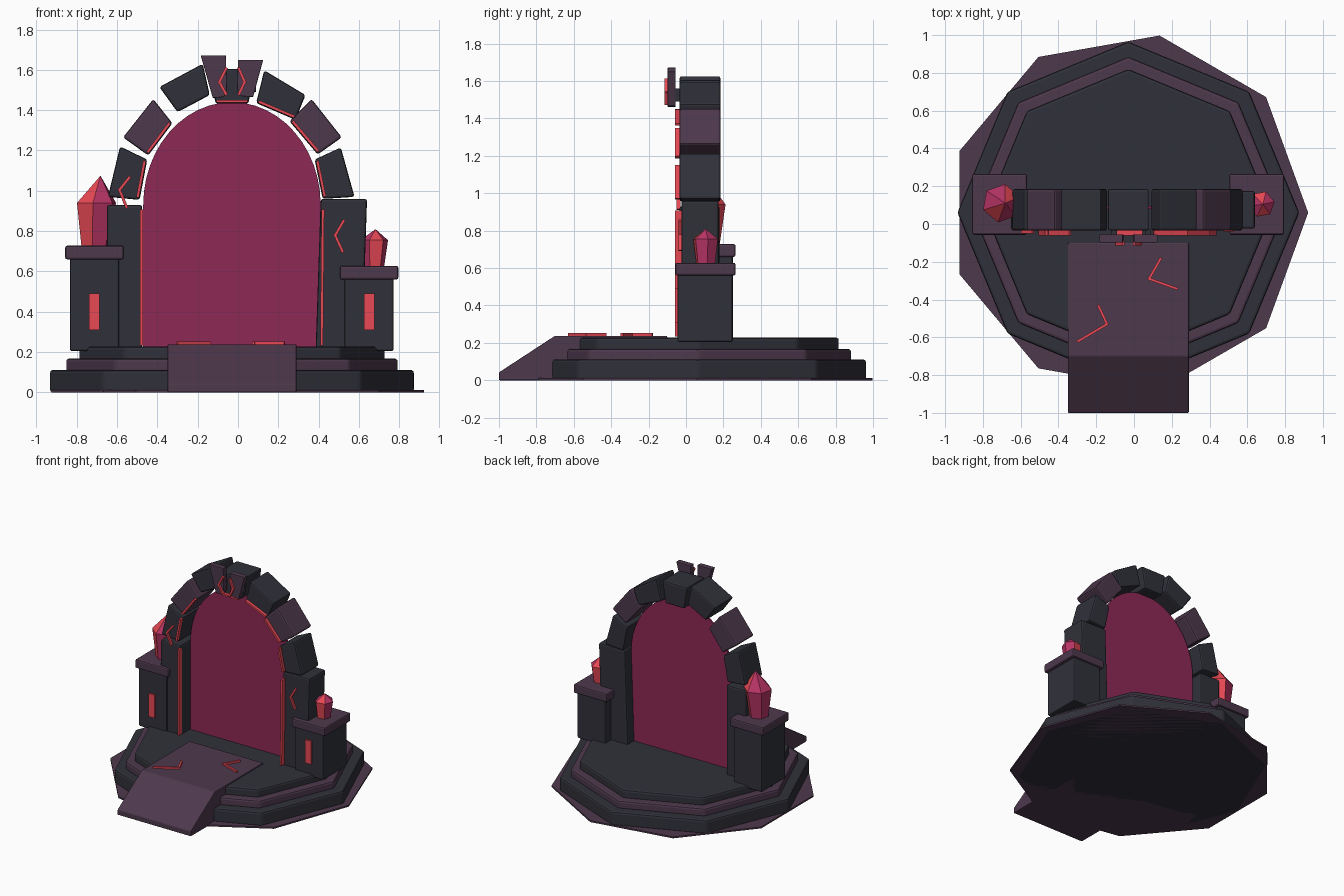
import bpy, bmesh
from math import sin, cos, pi, radians
from mathutils import Vector

if "Cube" in bpy.data.objects:
    bpy.data.objects.remove(bpy.data.objects["Cube"])


def material(name, rgb, alpha=1.0):
    m = bpy.data.materials.new(name)
    m.diffuse_color = (*rgb, alpha)
    m.use_nodes = True
    m.node_tree.nodes["Principled BSDF"].inputs["Base Color"].default_value = m.diffuse_color
    return m


DARK = material("dark_stone", (0.030, 0.031, 0.042))
PURPLE = material("purple_stone", (0.075, 0.040, 0.073))
RED = material("red_glow", (0.80, 0.065, 0.09))
PINK = material("pink_crystal", (0.48, 0.035, 0.13))
VEIL = material("portal_veil", (0.27, 0.022, 0.09))


def finish(name, bm, mats, bevel=0.0):
    bmesh.ops.recalc_face_normals(bm, faces=bm.faces)
    me = bpy.data.meshes.new(name)
    bm.to_mesh(me)
    bm.free()
    for m in mats:
        me.materials.append(m)
    ob = bpy.data.objects.new(name, me)
    bpy.context.collection.objects.link(ob)
    if bevel:
        b = ob.modifiers.new("bevel", 'BEVEL')
        b.width, b.segments, b.limit_method = bevel, 2, 'ANGLE'
    return ob


def prism(name, pts, axis, lo, hi, mat, bevel=0.0):
    """Extrude a 2D outline along the given axis from lo to hi."""
    place = {'x': lambda a, b, d: (d, a, b),
             'y': lambda a, b, d: (a, d, b),
             'z': lambda a, b, d: (a, b, d)}[axis]
    bm = bmesh.new()
    low = [bm.verts.new(place(a, b, lo)) for a, b in pts]
    top = [bm.verts.new(place(a, b, hi)) for a, b in pts]
    bm.faces.new(low)
    bm.faces.new(top)
    n = len(pts)
    for i in range(n):
        j = (i + 1) % n
        bm.faces.new((low[i], low[j], top[j], top[i]))
    return finish(name, bm, [mat], bevel)


def box(name, x0, x1, y0, y1, z0, z1, mat, bevel=0.0):
    return prism(name, [(x0, z0), (x1, z0), (x1, z1), (x0, z1)], 'y', y0, y1, mat, bevel)


def ring(r, n):
    return [(CX + r * cos(2 * pi * i / n), CY + r * sin(2 * pi * i / n)) for i in range(n)]


def bar(name, a, b, axis, lo, hi, width=0.014):
    """Thin glowing strip between two 2D points."""
    a, b = Vector(a), Vector(b)
    d = (b - a).normalized() * width / 2
    s = Vector((-d.y, d.x))
    return prism(name, [a - d - s, b + d - s, b + d + s, a - d + s], axis, lo, hi, RED)


CX, CY = -0.03, 0.06

# Ground slab and stepped octagonal base
prism("ground_slab", ring(0.952, 9), 'z', 0, 0.012, PURPLE)
prism("lower_step", ring(0.905, 8), 'z', 0, 0.112, DARK, 0.015)
prism("middle_step", ring(0.825, 8), 'z', 0.10, 0.168, PURPLE, 0.015)
prism("upper_step", ring(0.76, 8), 'z', 0.155, 0.228, DARK, 0.015)

# Ramp
prism("ramp", [(-1, 0), (-0.1, 0), (-0.1, 0.238), (-0.7, 0.238), (-1, 0.042)],
      'x', -0.35, 0.29, PURPLE, 0.006)

# Portal veil: straight sides with an elliptical top
veil = [(-0.47, 0.22), (0.41, 0.22)]
veil += [(CX + 0.44 * cos(pi * i / 24), 0.93 + 0.51 * sin(pi * i / 24)) for i in range(25)]
prism("portal_veil", veil, 'y', 0.08, 0.095, VEIL)

# Pillars, the right one leaning slightly
box("left_pillar", -0.65, -0.475, -0.035, 0.18, 0.21, 0.93, DARK, 0.012)
prism("right_pillar", [(0.385, 0.21), (0.615, 0.21), (0.64, 0.96), (0.41, 0.96)],
      'y', -0.025, 0.175, DARK, 0.012)
bar("left_pillar_glow", (-0.479, 0.24), (-0.479, 0.90), 'y', -0.06, -0.02)
bar("right_pillar_glow", (0.415, 0.24), (0.421, 0.90), 'y', -0.06, -0.02)

# Arch stones: inner edge (2 points) then outer edge (2 points)
stones = [
    ((-0.488, 0.955), (-0.45, 1.155), (-0.585, 1.22), (-0.645, 0.97), DARK, True),
    ((-0.445, 1.175), (-0.325, 1.335), (-0.42, 1.455), (-0.57, 1.265), PURPLE, True),
    ((-0.30, 1.39), (-0.14, 1.475), (-0.175, 1.63), (-0.39, 1.515), DARK, False),
    ((-0.112, 1.432), (0.052, 1.432), (0.08, 1.605), (-0.14, 1.605), DARK, True),
    ((0.09, 1.435), (0.285, 1.352), (0.335, 1.475), (0.13, 1.598), DARK, True),
    ((0.255, 1.345), (0.395, 1.18), (0.515, 1.265), (0.365, 1.455), PURPLE, True),
    ((0.38, 1.155), (0.42, 0.96), (0.578, 0.97), (0.51, 1.215), DARK, True),
]
for i, (a, b, c, d, mat, glow) in enumerate(stones):
    prism(f"arch_stone_{i + 1}", [a, b, c, d], 'y', -0.035, 0.185, mat, 0.012)
    if glow:
        a, b = Vector(a), Vector(b)
        inset = ((Vector(c) + Vector(d)) / 2 - (a + b) / 2).normalized() * 0.012
        bar(f"arch_glow_{i + 1}", a.lerp(b, 0.08) + inset, a.lerp(b, 0.92) + inset,
            'y', -0.06, -0.02)

# Split keystone plates on the front of the arch
prism("left_keystone_plate", [(-0.185, 1.672), (-0.06, 1.672), (-0.055, 1.50), (-0.07, 1.465), (-0.125, 1.46)],
      'y', -0.098, -0.055, PURPLE, 0.004)
prism("right_keystone_plate", [(0.0, 1.65), (0.125, 1.65), (0.075, 1.465), (0.01, 1.47), (-0.005, 1.50)],
      'y', -0.098, -0.055, PURPLE, 0.004)
for s, x in (("left", -0.12), ("right", 0.06)):
    box(s + "_keystone_peg", x, x + 0.03, -0.06, -0.03, 1.49, 1.56, DARK)

# Glowing cracks: two strokes each
cracks = [
    ("left_keystone", 'y', -0.115, -0.09, (-0.06, 1.605), (-0.092, 1.54), (-0.06, 1.48)),
    ("right_keystone", 'y', -0.115, -0.09, (0.005, 1.605), (0.033, 1.54), (0.005, 1.48)),
    ("left_arch", 'y', -0.05, -0.03, (-0.54, 1.065), (-0.588, 1.005), (-0.553, 0.92)),
    ("right_pillar", 'y', -0.04, -0.02, (0.523, 0.85), (0.482, 0.78), (0.518, 0.70)),
    ("ramp_back", 'z', 0.23, 0.252, (0.14, -0.185), (0.08, -0.29), (0.225, -0.342)),
    ("ramp_front", 'z', 0.23, 0.252, (-0.187, -0.435), (-0.143, -0.53), (-0.295, -0.62)),
]
for name, axis, lo, hi, p, q, r in cracks:
    bar(name + "_crack_a", p, q, axis, lo, hi)
    bar(name + "_crack_b", q, r, axis, lo, hi)


def crystal(name, x, y, z0, z1, z2, r0, r1, lean, n, turn):
    """Faceted crystal: narrow base, wide shoulder, leaning tip."""
    bm = bmesh.new()
    rings = []
    for z, r, dx in ((z0, r0, 0), (z1, r1, lean * 0.3)):
        rings.append([bm.verts.new((x + dx + r * cos(turn + 2 * pi * i / n),
                                    y + r * sin(turn + 2 * pi * i / n), z)) for i in range(n)])
    tip = bm.verts.new((x + lean, y, z2))
    low, top = rings
    bm.faces.new(low)
    for i in range(n):
        j = (i + 1) % n
        f = bm.faces.new((low[i], low[j], top[j], top[i]))
        g = bm.faces.new((top[i], top[j], tip))
        f.material_index = g.material_index = int(i % 3 == 0)
    finish(name, bm, [PINK, RED])


# Pedestals with caps, glowing panels and crystals
for side, x, h in (("left", -0.712, 0.66), ("right", 0.65, 0.56)):
    box(side + "_pedestal", x - 0.122, x + 0.122, -0.045, 0.25, 0.205, h + 0.01, DARK, 0.01)
    box(side + "_pedestal_cap", x - 0.145, x + 0.145, -0.057, 0.265, h, h + 0.068, PURPLE, 0.01)
    box(side + "_pedestal_glow", x - 0.026, x + 0.026, -0.058, -0.03, 0.31, 0.492, RED)
crystal("left_crystal", -0.71, 0.11, 0.72, 0.94, 1.075, 0.07, 0.103, 0.028, 6, radians(200))
crystal("right_crystal", 0.672, 0.105, 0.615, 0.755, 0.81, 0.052, 0.07, 0.01, 6, radians(250))
